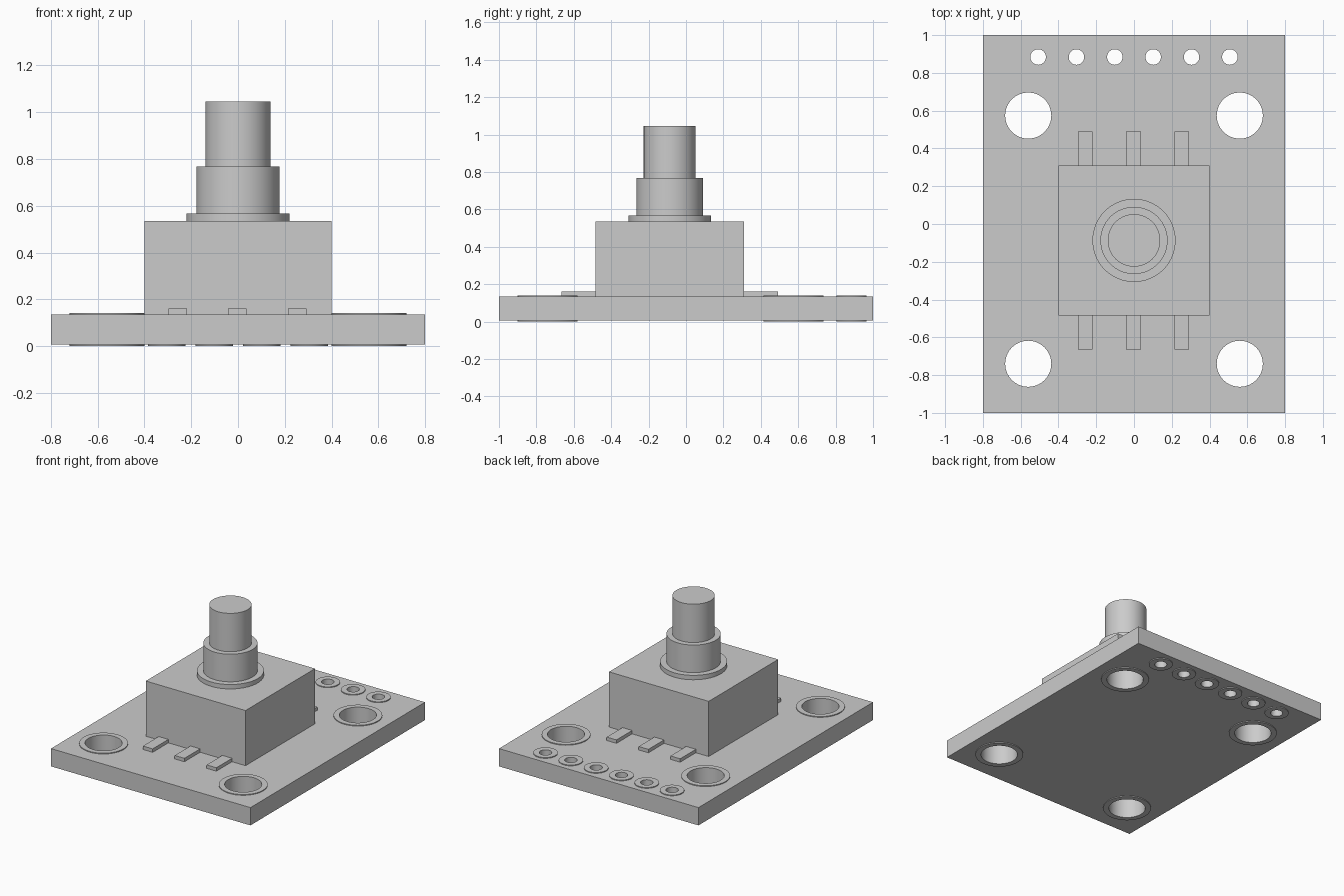
import bpy
import bmesh
import math

cube = bpy.data.objects.get("Cube")
if cube:
    bpy.data.objects.remove(cube, do_unlink=True)

grey = bpy.data.materials.new("light_grey")
grey.use_nodes = True
colour = (0.6, 0.6, 0.6, 1)
grey.diffuse_color = colour
grey.node_tree.nodes["Principled BSDF"].inputs["Base Color"].default_value = colour

BOARD_LOW, BOARD_TOP, PAD_TOP = 0.006, 0.135, 0.141
BODY_Y = -0.087


def finish(name, bm):
    bmesh.ops.recalc_face_normals(bm, faces=bm.faces)
    mesh = bpy.data.meshes.new(name)
    bm.to_mesh(mesh)
    bm.free()
    mesh.materials.append(grey)
    obj = bpy.data.objects.new(name, mesh)
    bpy.context.collection.objects.link(obj)
    return obj


def smooth(obj):
    bpy.ops.object.select_all(action='DESELECT')
    obj.select_set(True)
    bpy.context.view_layer.objects.active = obj
    bpy.ops.object.shade_smooth_by_angle(angle=math.radians(30))


def box(name, x0, x1, y0, y1, z0, z1):
    bm = bmesh.new()
    bmesh.ops.create_cube(bm, size=1)
    for v in bm.verts:
        v.co.x = x1 if v.co.x > 0 else x0
        v.co.y = y1 if v.co.y > 0 else y0
        v.co.z = z1 if v.co.z > 0 else z0
    return finish(name, bm)


def lathe(name, profile, x, y, closed=False, steps=64):
    """Revolve a (radius, height) profile about a vertical axis."""
    bm = bmesh.new()
    rings = []
    for r, z in profile:
        rings.append([bm.verts.new((x + r * math.cos(math.tau * i / steps),
                                    y + r * math.sin(math.tau * i / steps), z))
                      for i in range(steps)])
    pairs = list(zip(rings, rings[1:]))
    if closed:
        pairs.append((rings[-1], rings[0]))
    else:
        bm.faces.new(rings[0])
        bm.faces.new(rings[-1])
    for a, b in pairs:
        for i in range(steps):
            j = (i + 1) % steps
            bm.faces.new((a[i], a[j], b[j], b[i]))
    return finish(name, bm)


# Circuit board
board = box("circuit_board", -0.8, 0.8, -1, 1, BOARD_LOW, BOARD_TOP)

# Plated holes: x, y, hole radius, pad radius
holes = [(x, y, 0.122, 0.16) for x in (-0.56, 0.56) for y in (-0.74, 0.574)]
holes += [((i - 2.5) * 0.203, 0.884, 0.041, 0.08) for i in range(6)]

cutters = []
for n, (x, y, inner, outer) in enumerate(holes):
    kind = "mounting_hole_plating" if n < 4 else "header_hole_plating"
    mid = inner + 0.01
    # Flanged tube that lines the hole and stands slightly proud of the board
    plating = lathe(kind, [(inner, 0), (outer, 0), (outer, BOARD_LOW), (mid, BOARD_LOW),
                           (mid, BOARD_TOP), (outer, BOARD_TOP),
                           (outer, PAD_TOP), (inner, PAD_TOP)], x, y, closed=True)
    smooth(plating)
    cutters.append(lathe("hole_cutter", [(mid, -0.1), (mid, 0.3)], x, y))

# Drill the board, then discard the cutters
for cutter in cutters:
    mod = board.modifiers.new("drill", 'BOOLEAN')
    mod.operation = 'DIFFERENCE'
    mod.solver = 'EXACT'
    mod.object = cutter
bpy.context.view_layer.update()
drilled = bpy.data.meshes.new_from_object(
    board.evaluated_get(bpy.context.evaluated_depsgraph_get()))
board.modifiers.clear()
board.data = drilled
for cutter in cutters:
    bpy.data.objects.remove(cutter, do_unlink=True)

# Switch housing
box("switch_body", -0.4, 0.4, BODY_Y - 0.398, BODY_Y + 0.398, BOARD_TOP, 0.535)

# Collar, bushing and plunger
for name, r, z0, z1 in (("collar", 0.22, 0.535, 0.567),
                        ("bushing", 0.178, 0.567, 0.767),
                        ("plunger", 0.139, 0.767, 1.045)):
    smooth(lathe(name, [(r, z0), (r, z1)], 0, BODY_Y))

# Flat pins on the front and back of the housing
for x in (-0.258, -0.003, 0.253):
    for side, label in ((-1, "front_pin"), (1, "back_pin")):
        ys = sorted((BODY_Y + side * 0.39, BODY_Y + side * 0.578))
        box(label, x - 0.039, x + 0.039, ys[0], ys[1], BOARD_TOP, 0.16)
